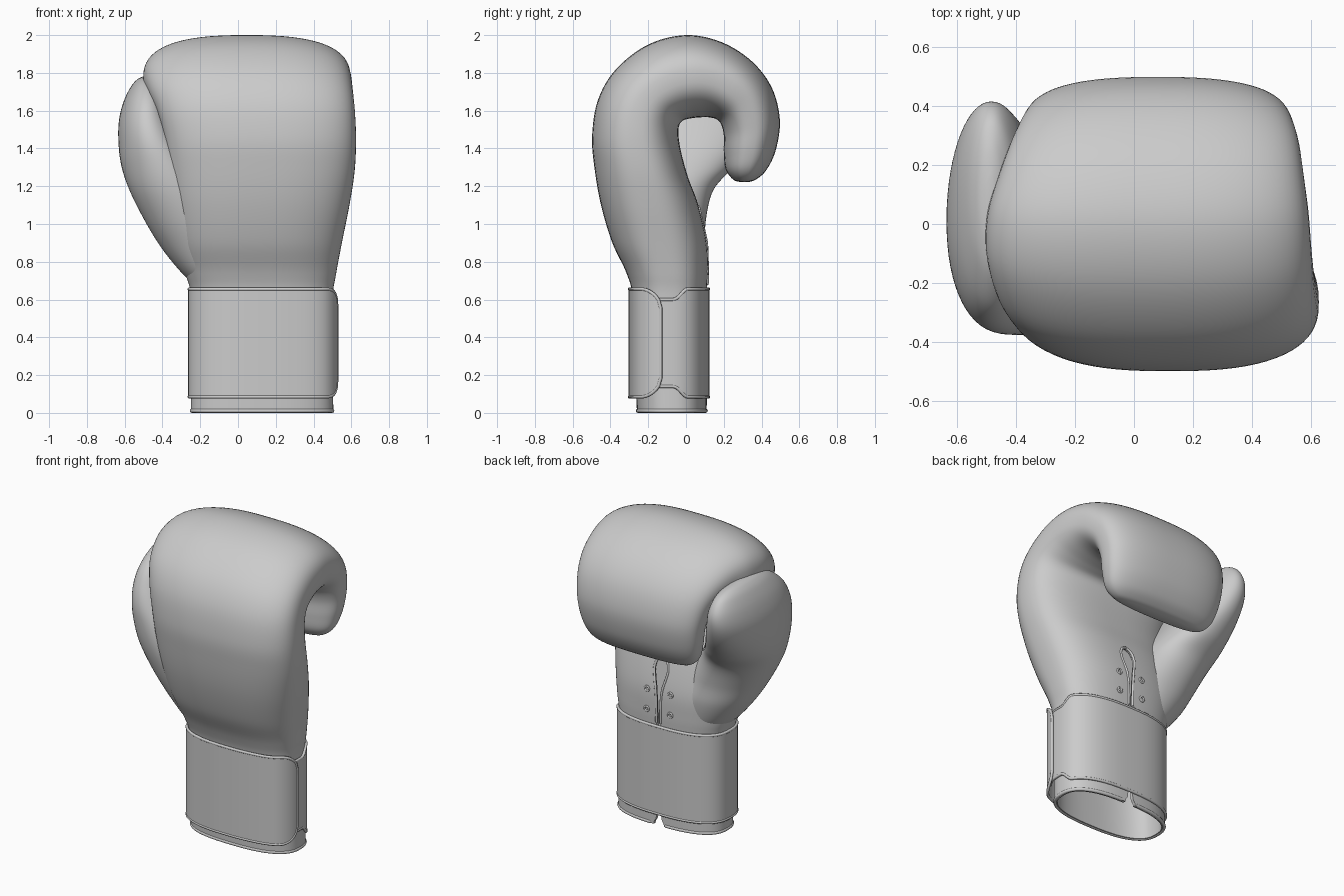
import bpy, bmesh, math
from mathutils import Vector

if "Cube" in bpy.data.objects:
    bpy.data.objects.remove(bpy.data.objects["Cube"])

EXP = 2.6  # squareness of the padded cross-sections


def spline(keys, steps):
    """Smooth interpolation through a list of tuples."""
    out = []
    for i in range(len(keys) - 1):
        p0, p1, p2, p3 = (keys[min(max(j, 0), len(keys) - 1)] for j in range(i - 1, i + 3))
        for s in range(steps):
            t = s / steps
            out.append(tuple(b + 0.5 * t * (c - a + t * (2*a - 5*b + 4*c - d + t * (3*(b - c) + d - a)))
                             for a, b, c, d in zip(p0, p1, p2, p3)))
    return out + [tuple(keys[-1])]


def oval(t, n=EXP):
    c, s = math.cos(t), math.sin(t)
    return (math.copysign(abs(c) ** (2 / n), c), math.copysign(abs(s) ** (2 / n), s))


def mesh_object(name, bm):
    me = bpy.data.meshes.new(name)
    bm.to_mesh(me)
    bm.free()
    ob = bpy.data.objects.new(name, me)
    bpy.context.collection.objects.link(ob)
    return ob


def finish(ob, angle=40):
    """Apply modifiers and smooth."""
    bpy.ops.object.select_all(action='DESELECT')
    ob.select_set(True)
    bpy.context.view_layer.objects.active = ob
    for m in list(ob.modifiers):
        bpy.ops.object.modifier_apply(modifier=m.name)
    bpy.ops.object.shade_smooth_by_angle(angle=math.radians(angle))


def loft(name, keys, n=EXP, sides=72, steps=6, cap_start=False):
    """Skin ovals; key = outer y, outer z, inner y, inner z, x min, x max."""
    bm = bmesh.new()
    rings = []
    for oy, oz, iy, iz, x0, x1 in spline(keys, steps):
        ring = []
        for k in range(sides):
            u, v = oval(2 * math.pi * k / sides, n)
            ring.append(bm.verts.new(((x0 + x1) / 2 + u * (x1 - x0) / 2,
                                      (oy + iy) / 2 + v * (iy - oy) / 2,
                                      (oz + iz) / 2 + v * (iz - oz) / 2)))
        rings.append(ring)
    for a, b in zip(rings, rings[1:]):
        for k in range(sides):
            j = (k + 1) % sides
            bm.faces.new((a[k], a[j], b[j], b[k]))
    bm.faces.new(rings[-1])
    if cap_start:
        bm.faces.new(rings[0][::-1])
    bmesh.ops.recalc_face_normals(bm, faces=bm.faces)
    return mesh_object(name, bm)


def piping(name, points, radius, cyclic=True):
    cu = bpy.data.curves.new(name, 'CURVE')
    cu.dimensions = '3D'
    cu.bevel_depth = radius
    cu.bevel_resolution = 2
    sp = cu.splines.new('POLY')
    sp.points.add(len(points) - 1)
    for p, co in zip(sp.points, points):
        p.co = (*co, 1)
    sp.use_cyclic_u = cyclic
    ob = bpy.data.objects.new(name, cu)
    bpy.context.collection.objects.link(ob)
    return ob


# Hand body: wrist sleeve, back of hand, and the fingers curled over the top
body = loft("glove_body", [
    (-.26, .005, .11, .005, -.25, .505),
    (-.27, .30, .11, .30, -.245, .50),
    (-.28, .60, .11, .60, -.245, .50),
    (-.315, .74, .115, .74, -.28, .52),
    (-.39, .90, .11, .90, -.33, .55),
    (-.45, 1.1, .065, 1.1, -.36, .59),
    (-.485, 1.3, .01, 1.25, -.375, .617),
    (-.497, 1.47, -.03, 1.40, -.39, .625),
    (-.465, 1.66, -.04, 1.50, -.425, .62),
    (-.37, 1.82, -.02, 1.545, -.47, .61),
    (-.20, 1.95, .03, 1.56, -.50, .60),
    (0, 2.0, .08, 1.565, -.495, .59),
    (.19, 1.962, .12, 1.565, -.46, .575),
    (.35, 1.86, .16, 1.555, -.42, .56),
    (.455, 1.72, .185, 1.53, -.385, .54),
    (.497, 1.55, .20, 1.47, -.36, .52),
    (.475, 1.39, .20, 1.38, -.34, .50),
    (.425, 1.285, .21, 1.29, -.31, .465),
    (.37, 1.235, .25, 1.235, -.25, .40),
    (.33, 1.222, .29, 1.222, -.15, .30)])
shell = body.modifiers.new("wall", 'SOLIDIFY')
shell.thickness = 0.02
shell.offset = -1

# Keyhole slit through the palm, open at the wrist
SLIT_X = 0.12
half = spline([(.045, -.05), (.035, .02), (.016, .08), (.014, .40), (.015, .75), (.022, .88),
               (.042, .97), (.05, 1.02), (.036, 1.07), (.001, 1.09)], 4)
outline = [(SLIT_X + w, z) for w, z in half] + [(SLIT_X - w, z) for w, z in reversed(half)]
bm = bmesh.new()
face = bm.faces.new([bm.verts.new((x, -.02, z)) for x, z in outline])
ext = bmesh.ops.extrude_face_region(bm, geom=[face])
bmesh.ops.translate(bm, vec=(0, .3, 0), verts=[v for v in ext['geom'] if isinstance(v, bmesh.types.BMVert)])
bmesh.ops.recalc_face_normals(bm, faces=bm.faces)
cutter = mesh_object("slit_cutter", bm)
cutter.hide_render = True
cut = body.modifiers.new("slit", 'BOOLEAN')
cut.object = cutter
cut.solver = 'EXACT'
finish(body)
bpy.data.objects.remove(cutter)


def palm_y(z):
    pts = [(0, .11), (.60, .11), (.74, .115), (.90, .11), (1.1, .065), (1.3, -.01)]
    for (z0, y0), (z1, y1) in zip(pts, pts[1:]):
        if z <= z1:
            return y0 + (y1 - y0) * (z - z0) / (z1 - z0)


# Slit edging, lacing eyelets and the tongue behind the slit
piping("slit_edging", [(x, palm_y(z), z) for x, z in outline if z > .6], .008, cyclic=False)
for z in (.75, .88):
    for side in (-1, 1):
        bpy.ops.mesh.primitive_torus_add(major_radius=.015, minor_radius=.006, major_segments=20,
                                         minor_segments=8, location=(SLIT_X + side * .085, palm_y(z), z),
                                         rotation=(math.pi / 2, 0, 0))
        bpy.context.object.name = "eyelet"
        finish(bpy.context.object, 80)
bpy.ops.mesh.primitive_cube_add(size=1, location=(SLIT_X, .055, .85), rotation=(.13, 0, 0))
tongue = bpy.context.object
tongue.name = "tongue"
tongue.scale = (.28, .015, .58)

# Thumb: a flattened lobe rising along the -x side
thumb = loft("thumb", [
    (-.25, .68, .06, .68, -.235, .10),
    (-.275, .76, .08, .76, -.315, .08),
    (-.31, .88, .10, .88, -.41, .06),
    (-.345, 1.02, .105, 1.02, -.495, .00),
    (-.37, 1.18, .145, 1.18, -.575, -.10),
    (-.375, 1.32, .25, 1.30, -.618, -.19),
    (-.365, 1.44, .35, 1.43, -.633, -.27),
    (-.33, 1.55, .405, 1.55, -.63, -.325),
    (-.27, 1.65, .41, 1.65, -.605, -.36),
    (-.17, 1.73, .36, 1.73, -.565, -.40),
    (-.07, 1.768, .27, 1.768, -.53, -.44),
    (.03, 1.782, .16, 1.782, -.50, -.47)], n=2.1, sides=64, cap_start=True)
finish(thumb, 60)


# Wrist strap: one band wrapped once round, its rounded end lapping over its start
def smooth(a, b, t):
    t = min(max((t - a) / (b - a), 0), 1)
    return t * t * (3 - 2 * t)


START, END, COLS, ROWS = -.5, 2 * math.pi - .12, 150, 8
grid = []
for i in range(COLS + 1):
    t = START + (END - START) * i / COLS
    lift = .002 + .016 * smooth(END - 1.2, END - .45, t)
    u, v = oval(t)
    x, y = .125 + u * (.382 + lift), -.09 + v * (.207 + lift)
    corner = max(0, (t - END + .48) / .48)
    inset = .055 * (1 - smooth(.05, .38, t)) + .10 * (1 - math.sqrt(max(0, 1 - corner ** 2)))
    lo, hi = .085 + inset, .655 - inset
    grid.append([(x, y, lo + (hi - lo) * r / ROWS) for r in range(ROWS + 1)])
bm = bmesh.new()
vg = [[bm.verts.new(p) for p in col] for col in grid]
for a, b in zip(vg, vg[1:]):
    for r in range(ROWS):
        bm.faces.new((a[r], b[r], b[r + 1], a[r + 1]))
bmesh.ops.recalc_face_normals(bm, faces=bm.faces)
strap = mesh_object("wrist_strap", bm)
thick = strap.modifiers.new("thickness", 'SOLIDIFY')
thick.thickness = .010
thick.offset = 0
finish(strap)
edge = [c[0] for c in grid] + grid[-1][1:-1] + [c[-1] for c in reversed(grid)] + grid[0][-2:0:-1]
piping("strap_piping", edge, .009)

# Hem bead round the wrist opening, broken at the slit
hem = []
for k in range(121):
    t = math.pi / 2 + .03 + (2 * math.pi - .06) * k / 120
    u, v = oval(t)
    px, py = .1275 + u * .372, -.075 + v * .18
    if abs(px - SLIT_X) > .045 or py < 0:
        hem.append((px, py, .011))
piping("wrist_hem", hem, .011, cyclic=False)
